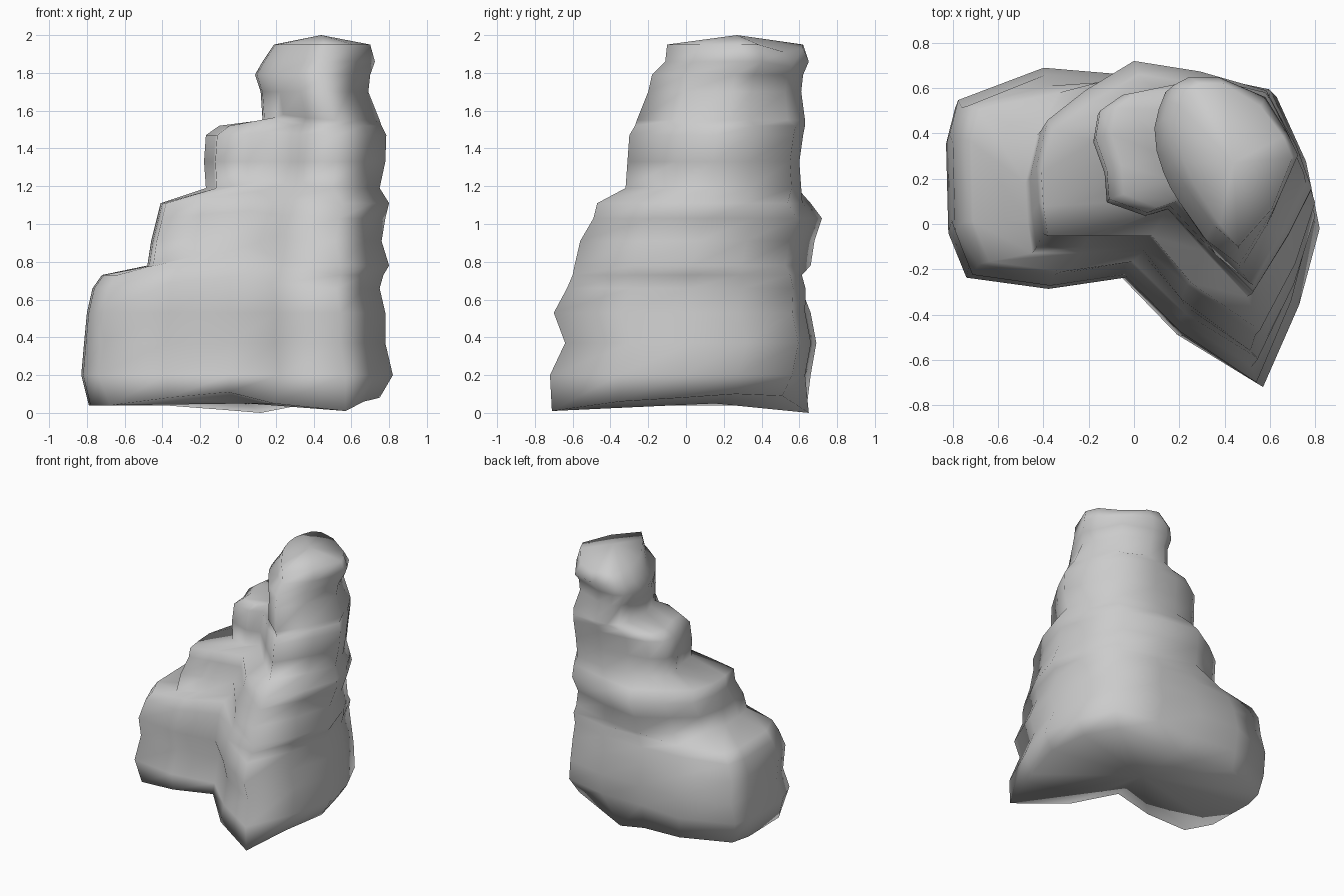
import bpy, bmesh

# Outlines of the four rock steps, seen from above, same point order in each
A = [(-.74, -.22), (-.38, -.27), (-.04, -.22), (.22, -.48), (.57, -.71),
     (.73, -.34), (.82, 0), (.76, .3), (.63, .59), (.3, .66),
     (-.05, .66), (-.4, .69), (-.79, .54), (-.83, .38), (-.82, -.02)]
B = [(-.41, -.12), (-.2, -.12), (.06, -.12), (.24, -.36), (.55, -.6),
     (.71, -.26), (.8, .05), (.72, .32), (.6, .56), (.3, .65),
     (0, .7), (-.22, .56), (-.39, .42), (-.44, .2), (-.43, .03)]
C = [(-.12, .11), (.05, .05), (.15, .08), (.32, -.1), (.52, -.3),
     (.68, -.04), (.78, .16), (.71, .35), (.58, .57), (.3, .62),
     (.1, .6), (-.06, .57), (-.16, .5), (-.18, .38), (-.13, .24)]
D = [(.14, .24), (.17, .17), (.21, .1), (.33, -.08), (.48, -.2),
     (.61, 0), (.72, .27), (.67, .38), (.58, .57), (.35, .66),
     (.22, .66), (.15, .62), (.12, .54), (.1, .45), (.11, .34)]

# Rings from bottom to top: outline, height, left, right, front, back, rise
# (rise lifts the ring where the step meets the ridge)
RINGS = [
    (A, .04, -.79, .75, -.71, .64, 0),
    (A, .20, -.83, .82, -.72, .66, 0),
    (A, .37, -.815, .78, -.64, .69, 0),
    (A, .53, -.80, .78, -.70, .66, 0),
    (A, .66, -.77, .75, -.63, .66, .06),
    (A, .73, -.72, .77, -.60, .64, .10),
    (B, .78, -.48, .80, -.59, .66, .10),
    (B, .91, -.46, .76, -.56, .68, .06),
    (B, 1.03, -.43, .78, -.49, .72, .04),
    (B, 1.11, -.41, .80, -.47, .66, .06),
    (C, 1.19, -.17, .75, -.32, .61, .04),
    (C, 1.33, -.18, .78, -.31, .60, 0),
    (C, 1.47, -.17, .785, -.30, .62, .02),
    (C, 1.52, -.10, .76, -.27, .63, .03),
    (D, 1.55, .13, .75, -.26, .63, .03),
    (D, 1.70, .12, .69, -.20, .61, 0),
    (D, 1.79, .09, .70, -.18, .62, 0),
    (D, 1.86, .13, .725, -.11, .65, 0),
    (D, 1.95, .19, .70, -.10, .62, 0),
]
RISE = {1: .5, 2: 1, 3: .4}


def fit(v, lo, hi, a, b):
    return a + (v - lo) / (hi - lo) * (b - a)


def ring(bm, outline, z, left, right, front, back, rise):
    xs = [p[0] for p in outline]
    ys = [p[1] for p in outline]
    return [bm.verts.new((fit(x, min(xs), max(xs), left, right),
                          fit(y, min(ys), max(ys), front, back),
                          z + rise * RISE.get(i, 0)))
            for i, (x, y) in enumerate(outline)]


# Stepped rock: loft through all rings
bm = bmesh.new()
loops = [ring(bm, *r) for r in RINGS]
n = len(A)
for lo, hi in zip(loops, loops[1:]):
    for i in range(n):
        j = (i + 1) % n
        bm.faces.new((lo[i], lo[j], hi[j], hi[i]))

# Uneven underside: arched at the front notch, low at the ridge and the back
base = loops[0]
for i, z in {1: .08, 2: .11, 3: .05, 5: .06, 6: .08, 7: .1, 10: .015}.items():
    base[i].co.z = z
base[0].co.x += .03
base[4].co = (.57, -.71, .01)
base[8].co = (.58, .51, .09)
base[9].co = (.12, .65, 0)

# Lowest step leans in at the back near its top
loops[4][11].co.y = .61
loops[5][11].co.y = .58

# Tower top cut back at the rear right corner
loops[-2][8].co = (.58, .56, 1.83)
loops[-1][8].co = (.56, .52, 1.91)
loops[-1][9].co.z = 1.93
loops[-1][4].co.x = loops[-2][4].co.x = .46

# Closed underside and domed top
under = bm.verts.new((.05, .15, .05))
crown = bm.verts.new((.44, .27, 2.0))
for i in range(n):
    j = (i + 1) % n
    bm.faces.new((under, base[j], base[i]))
    bm.faces.new((crown, loops[-1][i], loops[-1][j]))

bmesh.ops.recalc_face_normals(bm, faces=bm.faces)
for f in bm.faces:
    f.smooth = True
mesh = bpy.data.meshes.new("stepped_rock")
bm.to_mesh(mesh)
bm.free()
rock = bpy.data.objects.new("stepped_rock", mesh)
bpy.context.collection.objects.link(rock)
